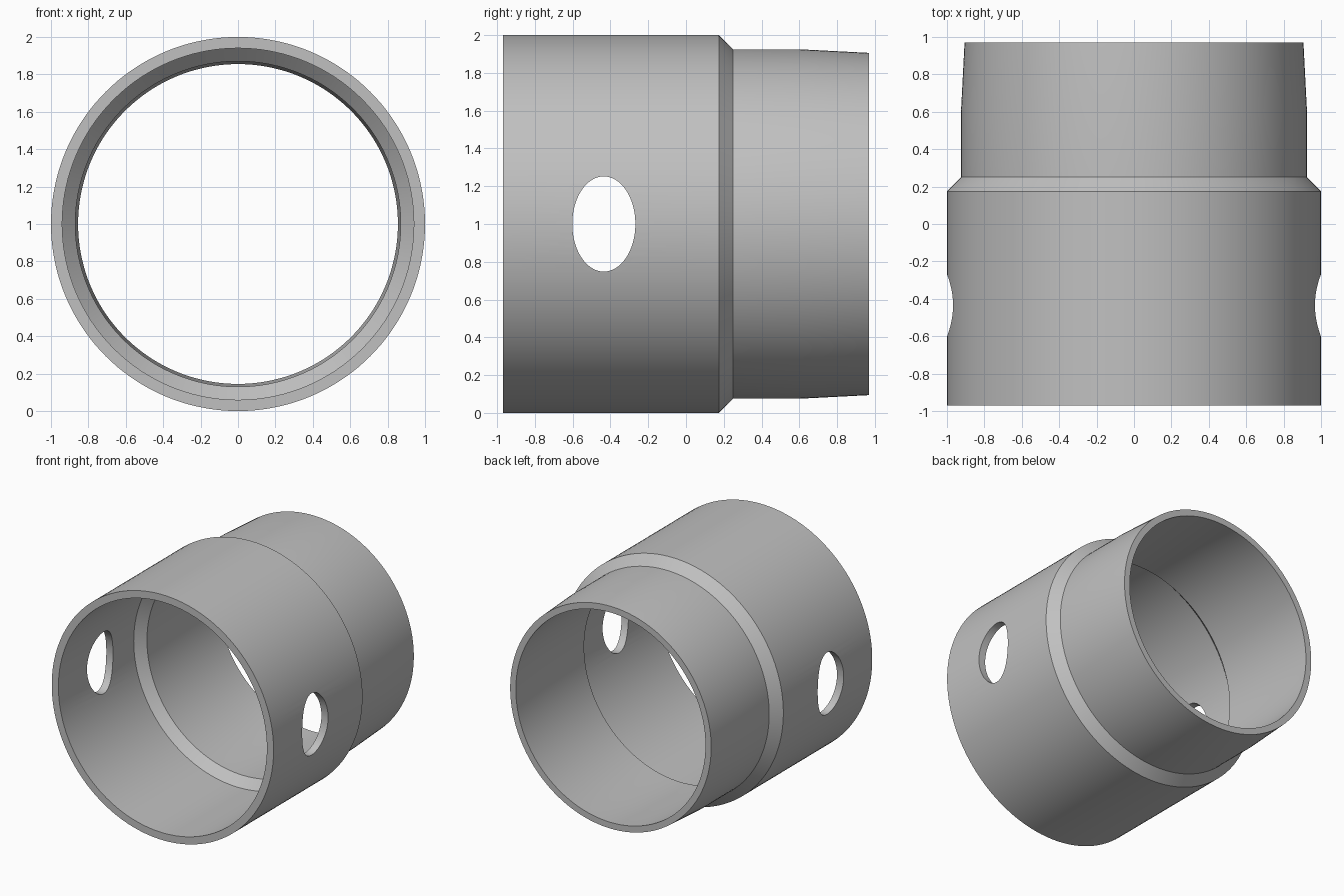
import bpy, bmesh, math
from mathutils import Vector, Matrix

old = bpy.data.objects.get("Cube")
if old:
    bpy.data.objects.remove(old, do_unlink=True)

# Material
grey = bpy.data.materials.new("plain grey")
grey.use_nodes = True
COLOUR = (0.53, 0.53, 0.53, 1)
grey.diffuse_color = COLOUR
grey.node_tree.nodes["Principled BSDF"].inputs["Base Color"].default_value = COLOUR


def add_object(name, bm):
    bmesh.ops.recalc_face_normals(bm, faces=bm.faces)
    mesh = bpy.data.meshes.new(name)
    bm.to_mesh(mesh)
    bm.free()
    mesh.materials.append(grey)
    obj = bpy.data.objects.new(name, mesh)
    bpy.context.collection.objects.link(obj)
    return obj


# Stepped sleeve: closed wall section (y, radius) spun around the y axis
wall = [(-0.97, 1.0), (0.175, 1.0), (0.25, 0.925), (0.6, 0.925), (0.97, 0.906),
        (0.97, 0.855), (0.6, 0.87), (0.07, 0.87), (0.0, 0.94), (-0.97, 0.94)]
bm = bmesh.new()
ring = [bm.verts.new((0, y, 1 + r)) for y, r in wall]
edges = [bm.edges.new((a, b)) for a, b in zip(ring, ring[1:] + ring[:1])]
bmesh.ops.spin(bm, geom=ring + edges, cent=(0, 0, 1), axis=(0, 1, 0),
               angle=math.tau, steps=144, use_merge=True)
bmesh.ops.remove_doubles(bm, verts=bm.verts, dist=0.0001)
sleeve = add_object("stepped_sleeve", bm)

# Oval cutter running through both side walls
bm = bmesh.new()
oval = (Matrix.Translation(Vector((0, -0.435, 1)))
        @ Matrix.Diagonal((1, 0.167, 0.252, 1))
        @ Matrix.Rotation(math.pi / 2, 4, 'Y'))
bmesh.ops.create_cone(bm, cap_ends=True, segments=64, radius1=1, radius2=1,
                      depth=3, matrix=oval)
cutter = add_object("side_hole_cutter", bm)
cutter.hide_render = True

# Cut the holes, then drop the cutter
cut = sleeve.modifiers.new("side_holes", 'BOOLEAN')
cut.operation = 'DIFFERENCE'
cut.solver = 'EXACT'
cut.object = cutter
bpy.ops.object.select_all(action='DESELECT')
sleeve.select_set(True)
bpy.context.view_layer.objects.active = sleeve
bpy.ops.object.modifier_apply(modifier=cut.name)
bpy.data.objects.remove(cutter, do_unlink=True)

# Smooth walls with crisp rims
bpy.ops.object.shade_smooth_by_angle(angle=math.radians(30))
